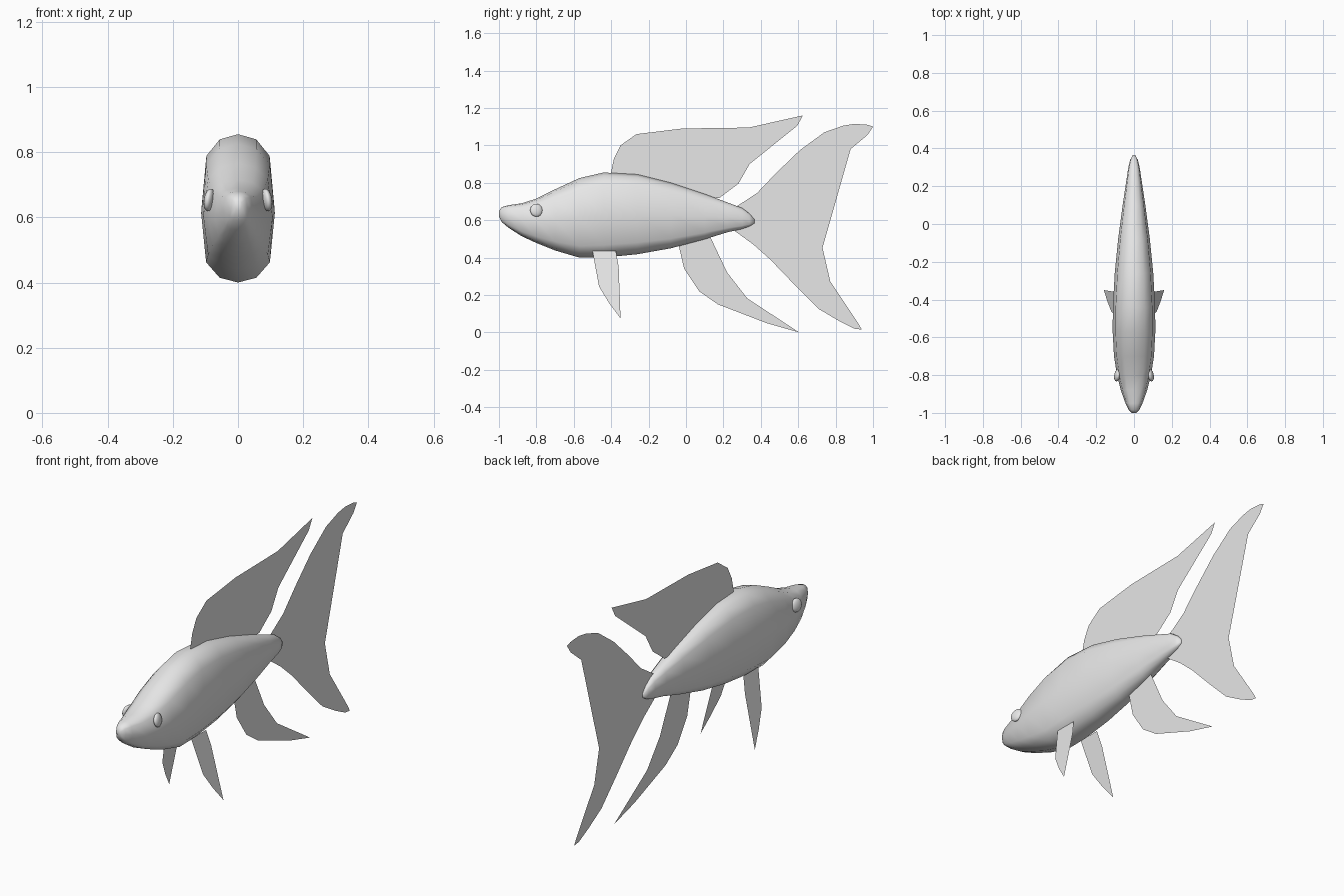
import bpy
import bmesh
import math

default = bpy.data.objects.get("Cube")
if default:
    bpy.data.objects.remove(default, do_unlink=True)

# One plain grey for the whole fish
grey = bpy.data.materials.new("plain grey")
grey.use_nodes = True
grey.diffuse_color = (0.8, 0.8, 0.8, 1)
grey.node_tree.nodes["Principled BSDF"].inputs["Base Color"].default_value = (0.8, 0.8, 0.8, 1)


def make_object(name, bm, smooth=False):
    """Turn a bmesh into a named, coloured object."""
    mesh = bpy.data.meshes.new(name)
    for face in bm.faces:
        face.smooth = smooth
    bm.to_mesh(mesh)
    bm.free()
    mesh.materials.append(grey)
    obj = bpy.data.objects.new(name, mesh)
    bpy.context.collection.objects.link(obj)
    return obj


def loft_body(name, stations, sides=12):
    """Join boxy oval rings given as (y, top, bottom, half width)."""
    bm = bmesh.new()
    rings = []
    for y, top, bottom, width in stations:
        middle, height = (top + bottom) / 2, (top - bottom) / 2
        ring = []
        for k in range(sides):
            angle = math.tau * k / sides
            c = math.cos(angle)
            lift = math.copysign(math.sqrt(abs(c)), c) if abs(c) > 1e-6 else 0
            ring.append(bm.verts.new((width * math.sin(angle), y, middle + height * lift)))
        rings.append(ring)
    for a, b in zip(rings, rings[1:]):
        for k in range(sides):
            n = (k + 1) % sides
            bm.faces.new((a[k], a[n], b[n], b[k]))
    bm.faces.new(rings[0])
    bm.faces.new(rings[-1])
    bmesh.ops.recalc_face_normals(bm, faces=bm.faces)
    return make_object(name, bm, smooth=True)


def flat_fin(name, outline, place=lambda z: 0):
    """Single sheet from a (y, z) outline; place gives x at each height."""
    bm = bmesh.new()
    bm.faces.new([bm.verts.new((place(z), y, z)) for y, z in outline])
    bmesh.ops.triangulate(bm, faces=bm.faces)
    return make_object(name, bm)


# Body, nose to tail root
loft_body("body", [
    (-1, .65, .62, .012), (-.985, .67, .59, .028), (-.95, .68, .56, .045),
    (-.88, .69, .515, .07), (-.8, .715, .478, .09), (-.7, .765, .438, .106),
    (-.57, .825, .4, .113), (-.44, .855, .4, .112), (-.26, .845, .418, .102),
    (-.08, .8, .45, .084), (.1, .74, .498, .06), (.22, .695, .535, .042),
    (.3, .665, .553, .03), (.34, .635, .567, .02), (.365, .605, .583, .007)])

# Fins on the centre line
flat_fin("dorsal_fin", [
    (-.4, .82), (-.4, .86), (-.385, .93), (-.35, 1), (-.265, 1.06), (-.02, 1.09),
    (.335, 1.095), (.625, 1.16), (.595, 1.105), (.42, .99), (.34, .9),
    (.28, .795), (.18, .72), (.12, .715), (-.1, .77)])
flat_fin("tail_fin", [
    (.25, .66), (.38, .745), (.48, .85), (.61, .975), (.74, 1.07), (.84, 1.105),
    (.9, 1.115), (.97, 1.11), (1, 1.1), (.97, 1.055), (.88, .98), (.78, .85),
    (.7, .69), (.685, .61), (.715, .4), (.76, .29), (.83, .155), (.92, .05),
    (.94, .015), (.9, .02), (.82, .06), (.71, .125), (.58, .255), (.45, .39),
    (.36, .47), (.25, .55)])
flat_fin("anal_fin", [
    (-.04, .47), (-.01, .34), (.07, .22), (.17, .15), (.43, .05), (.605, 0),
    (.3, .2), (.22, .32), (.13, .51)])

# Splayed pelvic fins and bulging eyes, one on each side
for side, label in ((1, "left"), (-1, "right")):
    flat_fin(label + "_pelvic_fin", [
        (-.5, .435), (-.375, .435), (-.36, .35), (-.35, .075), (-.41, .155),
        (-.465, .245)], lambda z: side * (.075 + .235 * (.435 - z)))

    eye_mesh = bmesh.new()
    bmesh.ops.create_uvsphere(eye_mesh, u_segments=16, v_segments=10, radius=1)
    eye = make_object(label + "_eye", eye_mesh, smooth=True)
    eye.scale = (.016, .034, .035)
    eye.location = (side * .088, -.8, .653)
    eye.rotation_euler = (0, -side * .15, side * .2)
